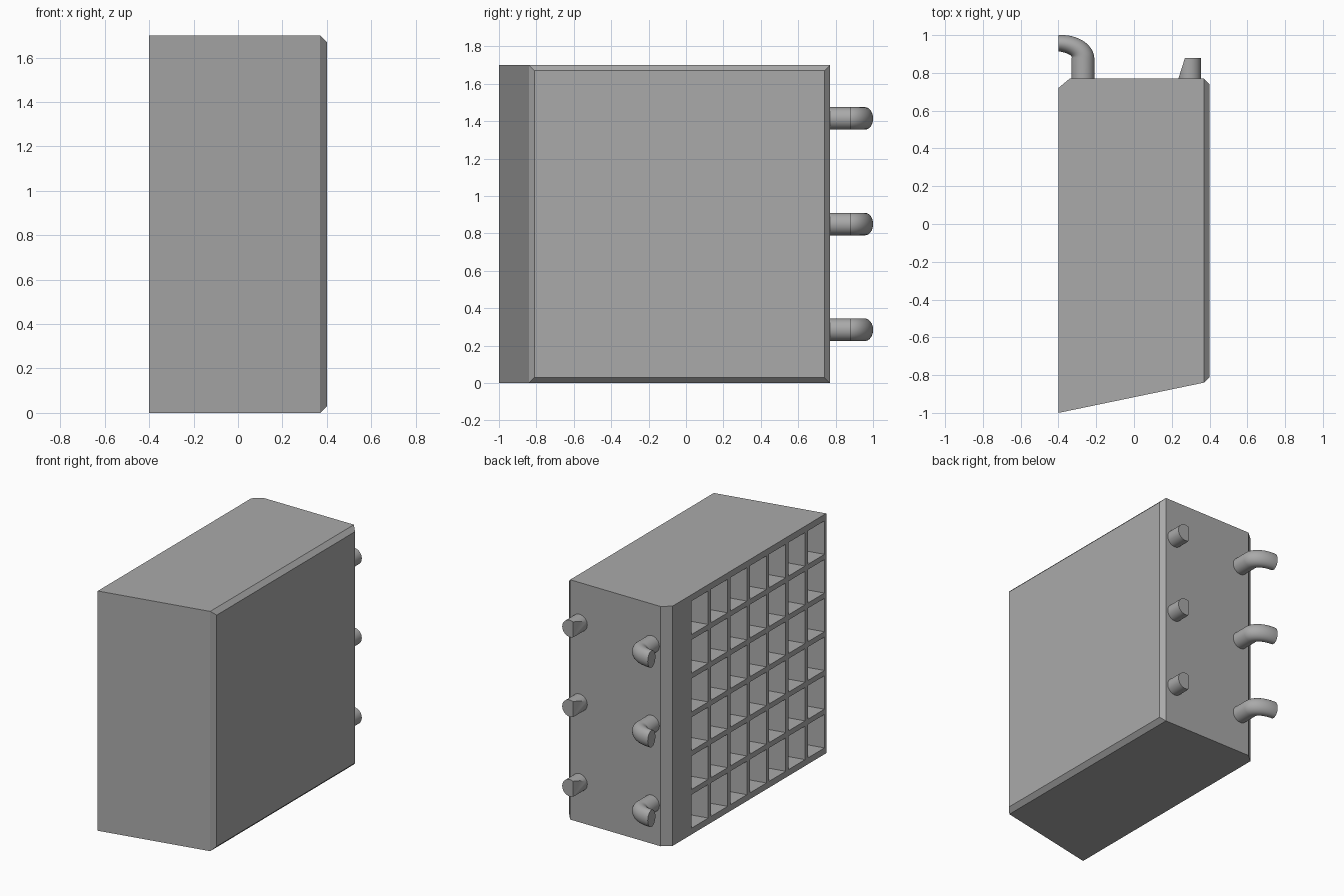
import bpy, bmesh, math
from mathutils import Vector

cube = bpy.data.objects.get("Cube")
if cube:
    bpy.data.objects.remove(cube, do_unlink=True)

HEIGHT = 1.7
SLOPE = 0.208          # slant of the front wall and of the cells
PEG_HEIGHTS = (0.285, 0.85, 1.415)

grey = bpy.data.materials.new("plain_grey")
grey.use_nodes = True
colour = (0.4, 0.4, 0.4, 1)
grey.diffuse_color = colour
grey.node_tree.nodes["Principled BSDF"].inputs["Base Color"].default_value = colour


def finish(bm, name, smooth=False):
    bmesh.ops.recalc_face_normals(bm, faces=bm.faces)
    mesh = bpy.data.meshes.new(name)
    bm.to_mesh(mesh)
    bm.free()
    mesh.materials.append(grey)
    obj = bpy.data.objects.new(name, mesh)
    bpy.context.collection.objects.link(obj)
    bpy.ops.object.select_all(action='DESELECT')
    obj.select_set(True)
    bpy.context.view_layer.objects.active = obj
    if smooth:
        bpy.ops.object.shade_smooth_by_angle(angle=math.radians(35))
    return obj


def add_hull(bm, points):
    verts = [bm.verts.new(p) for p in points]
    bmesh.ops.convex_hull(bm, input=verts)


def flatten(bm):
    bmesh.ops.dissolve_limit(bm, angle_limit=0.01, verts=bm.verts, edges=bm.edges)


# Cells: slanted pockets, opening on the -x side
bm = bmesh.new()
cell_w, cell_h, pitch_y, pitch_z = 0.185, 0.237, 0.217, 0.2745
for col in range(7):
    y0 = 0.507 - col * pitch_y
    for row in range(6):
        z0 = 0.045 + row * pitch_z
        add_hull(bm, [(x, y + SLOPE * (x + 0.4), z)
                      for x in (-0.45, 0.36)
                      for y in (y0, y0 - cell_w)
                      for z in (z0, z0 + cell_h)])
flatten(bm)
cutter = finish(bm, "cell_cutter")
cutter.hide_render = True

# Rack body: slanted front, bevelled +x side, bevelled back corner
bm = bmesh.new()
outline = [(-0.4, -1), (0.37, -0.84), (0.37, 0.77), (-0.34, 0.77), (-0.4, 0.72)]
points = [(x, y, z) for x, y in outline for z in (0, HEIGHT)]
points += [(0.4, y, z) for y in (-0.81, 0.74) for z in (0.03, HEIGHT - 0.03)]
add_hull(bm, points)
flatten(bm)
body = finish(bm, "rack_body")
cut = body.modifiers.new("cells", 'BOOLEAN')
cut.operation = 'DIFFERENCE'
cut.solver = 'EXACT'
cut.object = cutter
bpy.ops.object.modifier_apply(modifier=cut.name)
bpy.data.objects.remove(cutter, do_unlink=True)


def add_hook(z):
    """Round peg that bends towards -x."""
    bm = bmesh.new()
    sides, steps = 32, 12
    path = [(-0.27, 0.75, 0.0, 0.06)]
    for i in range(steps + 1):
        t = i / steps
        a = t * math.pi / 2
        path.append((-0.4 + 0.13 * math.cos(a), 0.88 + 0.077 * math.sin(a),
                     a, 0.06 - 0.017 * t))
    rings = []
    for x, y, a, r in path:
        ring = []
        for k in range(sides):
            b = 2 * math.pi * k / sides
            off = r * math.cos(b)
            ring.append(bm.verts.new((x + off * math.cos(a), y + off * math.sin(a),
                                      z + 0.06 * math.sin(b))))
        rings.append(ring)
    for lower, upper in zip(rings, rings[1:]):
        for k in range(sides):
            n = (k + 1) % sides
            bm.faces.new((lower[k], lower[n], upper[n], upper[k]))
    bm.faces.new(rings[0])
    bm.faces.new(rings[-1])
    return bm


def add_stub(z):
    """Short round peg with one slanted flat."""
    bm = bmesh.new()
    bmesh.ops.create_cone(bm, cap_ends=True, segments=32,
                          radius1=0.06, radius2=0.06, depth=0.13)
    for v in bm.verts:
        v.co = Vector((0.295 + v.co.x, 0.815 + v.co.z, z + v.co.y))
    res = bmesh.ops.bisect_plane(bm, geom=bm.verts[:] + bm.edges[:] + bm.faces[:],
                                 plane_co=(0.235, 0.77, z), plane_no=(-0.11, 0.035, 0),
                                 clear_outer=True)
    rim = [e for e in res["geom_cut"] if isinstance(e, bmesh.types.BMEdge)]
    bmesh.ops.holes_fill(bm, edges=rim, sides=0)
    return bm


# Pegs on the back
for number, height in enumerate(PEG_HEIGHTS, 1):
    finish(add_hook(height), f"hook_peg_{number}", smooth=True)
    finish(add_stub(height), f"stub_peg_{number}", smooth=True)
